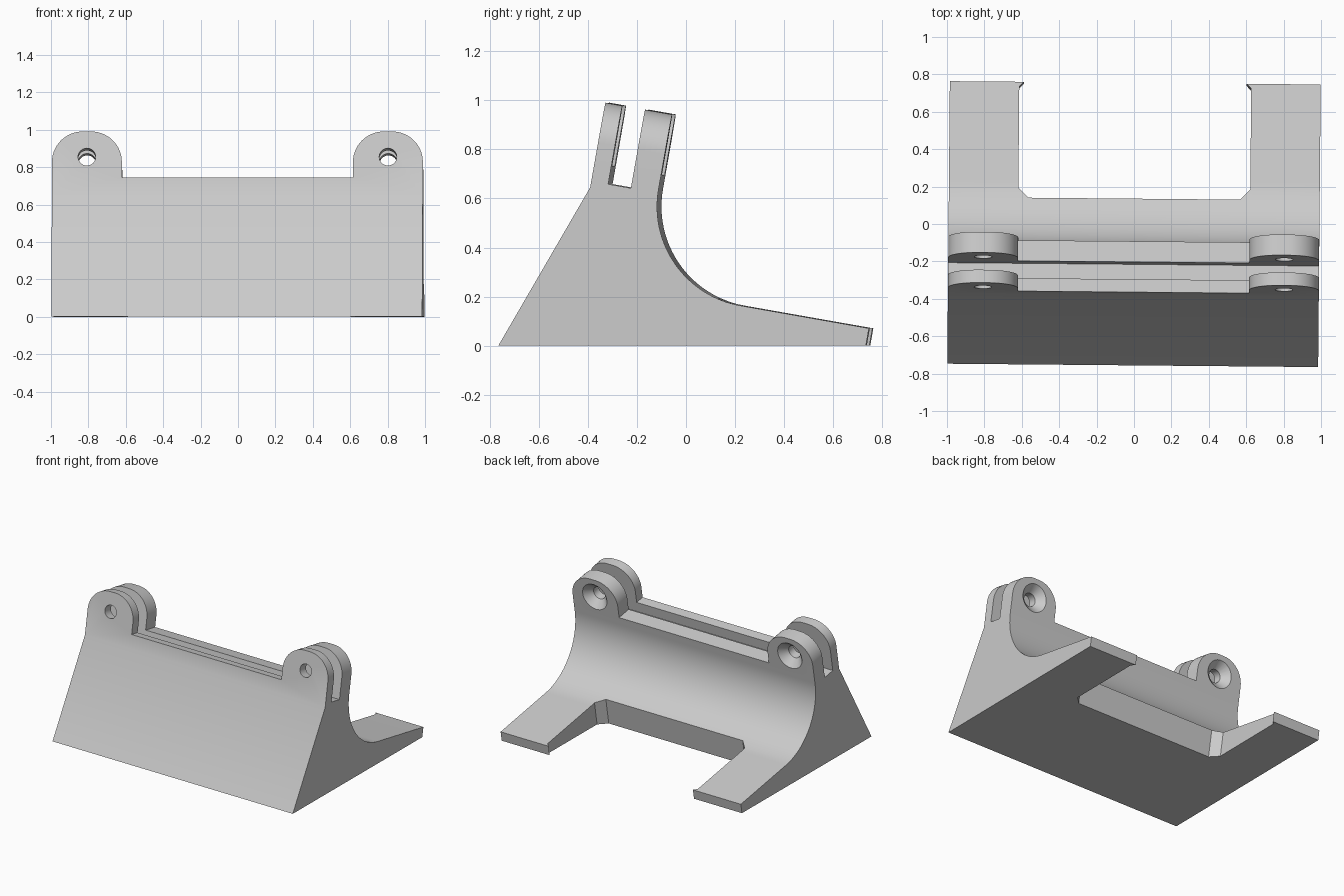
import bpy, bmesh, math
from mathutils import Matrix

if "Cube" in bpy.data.objects:
    bpy.data.objects.remove(bpy.data.objects["Cube"])

TILT = Matrix.Rotation(math.radians(-0.52), 4, 'Z') @ Matrix.Rotation(math.radians(-10), 4, 'X')
W = 0.9915          # half width of the stand
INNER = 0.618       # inner side of the hinge lugs and feet
TOP = 0.92          # lug height in the tilted frame

grey = bpy.data.materials.new("light_grey")
grey.diffuse_color = (0.6, 0.6, 0.6, 1)
grey.use_nodes = True
grey.node_tree.nodes["Principled BSDF"].inputs["Base Color"].default_value = grey.diffuse_color


def arc(cx, cy, r, a0, a1, n):
    return [(cx + r * math.cos(math.radians(a0 + (a1 - a0) * i / n)),
             cy + r * math.sin(math.radians(a0 + (a1 - a0) * i / n))) for i in range(n + 1)]


def prism(name, pts, lo, hi, place):
    """Extrude a 2D outline between lo and hi; place maps (a, b, depth) to 3D."""
    bm = bmesh.new()
    n = len(pts)
    rings = [[bm.verts.new(place(a, b, d)) for a, b in pts] for d in (lo, hi)]
    bm.faces.new(rings[0])
    bm.faces.new(rings[1])
    for i in range(n):
        j = (i + 1) % n
        bm.faces.new((rings[0][i], rings[0][j], rings[1][j], rings[1][i]))
    return finish(name, bm)


def lathe_cutter(name, x, w, rings, n=40):
    """Round cutter along the depth axis from (depth, radius) rings."""
    bm = bmesh.new()
    loops = [[bm.verts.new((x + a, d, w + b)) for a, b in arc(0, 0, r, 0, 360 - 360 / n, n - 1)]
             for d, r in rings]
    bm.faces.new(loops[0])
    bm.faces.new(loops[-1])
    for p, q in zip(loops, loops[1:]):
        for i in range(n):
            j = (i + 1) % n
            bm.faces.new((p[i], p[j], q[j], q[i]))
    return finish(name, bm)


def finish(name, bm):
    bmesh.ops.recalc_face_normals(bm, faces=bm.faces)
    me = bpy.data.meshes.new(name)
    bm.to_mesh(me)
    bm.free()
    ob = bpy.data.objects.new(name, me)
    bpy.context.collection.objects.link(ob)
    ob.matrix_world = TILT
    return ob


# side profile: sloped front, slot between lugs, curved back, flat foot
profile = [(-0.7445, -0.131), (-0.488, 0.569), (-0.488, TOP), (-0.418, TOP), (-0.418, 0.595),
           (-0.324, 0.595), (-0.324, TOP), (-0.212, TOP)]
profile += arc(0.198, 0.6107, 0.41, 180, 270, 32)
profile += [(0.731, 0.2007), (0.731, 0.129)]
stand = prism("hinged_stand", profile, -W, W, lambda a, b, d: (d, a, b))
stand.data.materials.append(grey)

# skyline cutter leaves two rounded lugs and a low ridge between them
R = 0.165
left = [(-1.2, TOP - R)] + arc(-W + R, TOP - R, R, 180, 90, 14) \
    + arc(-INNER - R, TOP - R, R, 90, 0, 14) + [(-INNER, 0.67)]
skyline = left + [(-x, w) for x, w in reversed(left)] + [(1.2, 1.2), (-1.2, 1.2)]
cutters = [prism("lug_outline_cutter", skyline, -0.6, 0.1, lambda a, b, d: (a, d, b))]

# chamfered opening between the two feet
half = [(0.565, 0.1), (INNER + 0.002, 0.157), (INNER + 0.002, 0.707), (0.54, 0.787)]
opening = half + [(-x, v) for x, v in reversed(half)]
cutters.append(prism("foot_opening_cutter", opening, -0.5, 0.35, lambda a, b, d: (a, b, d)))

# screw holes with countersinks at the back
for s in (-1, 1):
    cutters.append(lathe_cutter("screw_hole_cutter", s * 0.805, 0.782,
                                [(-0.6, 0.047), (-0.265, 0.047), (-0.212, 0.1), (-0.1, 0.212)]))

for c in cutters:
    c.hide_render = True
    m = stand.modifiers.new(c.name, 'BOOLEAN')
    m.operation, m.solver, m.object = 'DIFFERENCE', 'EXACT', c

# bake the cuts and shade smooth
bpy.context.view_layer.update()
dg = bpy.context.evaluated_depsgraph_get()
baked = bpy.data.meshes.new_from_object(stand.evaluated_get(dg))
stand.modifiers.clear()
stand.data = baked
for c in cutters:
    bpy.data.objects.remove(c)
baked.materials.clear()
baked.materials.append(grey)
bpy.context.view_layer.objects.active = stand
stand.select_set(True)
bpy.ops.object.shade_smooth_by_angle(angle=math.radians(30))
